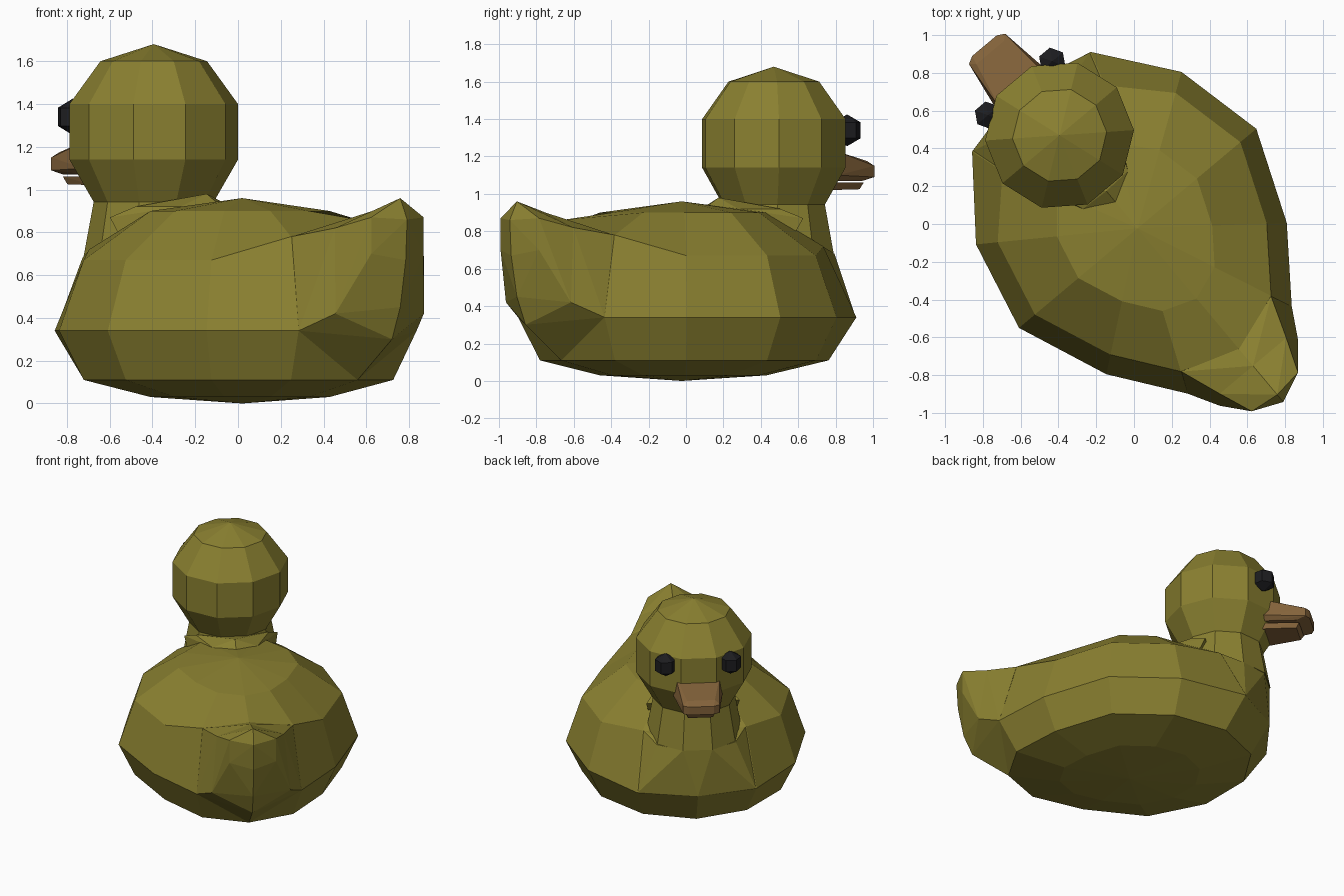
import bpy, bmesh
from math import sin, cos, pi, radians
from mathutils import Matrix

if "Cube" in bpy.data.objects:
    bpy.data.objects.remove(bpy.data.objects["Cube"], do_unlink=True)

# The duck is modelled facing +x, then turned to its resting heading
HEADING = Matrix.Rotation(radians(130), 4, "Z")


def material(name, colour):
    m = bpy.data.materials.new(name)
    m.use_nodes = True
    m.diffuse_color = (*colour, 1)
    bsdf = m.node_tree.nodes["Principled BSDF"]
    bsdf.inputs["Base Color"].default_value = (*colour, 1)
    bsdf.inputs["Roughness"].default_value = 0.8
    return m


olive = material("olive yellow", (0.255, 0.217, 0.03))
brown = material("beak brown", (0.23, 0.125, 0.043))
black = material("eye black", (0.012, 0.012, 0.014))


def finish(name, bm, mat):
    bmesh.ops.recalc_face_normals(bm, faces=bm.faces)
    bmesh.ops.transform(bm, matrix=HEADING, verts=bm.verts)
    mesh = bpy.data.meshes.new(name)
    bm.to_mesh(mesh)
    bm.free()
    mesh.materials.append(mat)
    ob = bpy.data.objects.new(name, mesh)
    bpy.context.collection.objects.link(ob)
    return ob


def skin(bm, rings, bottom, top):
    """Join rings of vertices with quads and close both ends with fans."""
    n = len(rings[0])
    for low, high in zip(rings, rings[1:]):
        for i in range(n):
            j = (i + 1) % n
            bm.faces.new((low[i], low[j], high[j], high[i]))
    for ring, z in ((rings[0], bottom), (rings[-1], top)):
        centre = sum((v.co.xy for v in ring), ring[0].co.xy * 0) / n
        pole = bm.verts.new((*centre, z))
        for i in range(n):
            bm.faces.new((ring[i], ring[(i + 1) % n], pole))


def lathe(name, x, n, profile, bottom, top, mat, turn=0.0):
    bm = bmesh.new()
    rings = [[bm.verts.new((x + r * cos(2 * pi * (i + turn) / n),
                            r * sin(2 * pi * (i + turn) / n), z))
              for i in range(n)] for r, z in profile]
    skin(bm, rings, bottom, top)
    return finish(name, bm, mat)


def hull(name, points, mat):
    """Convex block from points on one side, mirrored across the middle."""
    bm = bmesh.new()
    for x, y, z in points:
        for side in ((1, -1) if y else (1,)):
            bm.verts.new((x, y * side, z))
    bmesh.ops.convex_hull(bm, input=bm.verts[:])
    loose = [v for v in bm.verts if not v.link_faces]
    bmesh.ops.delete(bm, geom=loose, context="VERTS")
    return finish(name, bm, mat)


# Body: flattened sphere, slimmer behind, with a raised rump
bm = bmesh.new()
rings = []
for r, z in ((0.5, 0.03), (0.866, 0.11), (1, 0.34), (0.866, 0.67), (0.5, 0.9)):
    ring = []
    for i in range(12):
        width = 0.72 if 3 < i < 9 else 0.82
        ring.append(bm.verts.new((-0.03 + 0.97 * r * cos(pi * i / 6),
                                  width * r * sin(pi * i / 6), z)))
    rings.append(ring)
widest, shoulder = rings[2], rings[3]
for i in (1, 11):
    widest[i].co.x = 0.845
    shoulder[i].co.x = 0.66
    shoulder[i].co.z = 0.72
shoulder[5].co.z = shoulder[7].co.z = 0.78
shoulder[6].co.z = 0.86
skin(bm, rings, 0.0, 0.96)
finish("body", bm, olive)

# Breast: sloping plate from the neck down to the widest line
hull("breast", [(0.92, 0.10, 0.68), (0.81, 0.27, 0.68), (0.66, 0.35, 0.72),
                (0.845, 0.405, 0.34), (0.94, 0, 0.34), (0.5, 0, 0.5)], olive)

# Upturned tail: broad rump, then the raised tip
joint = [(-0.98, 0, 0.90), (-0.98, 0.23, 0.82), (-1.03, 0.27, 0.42)]
hull("rump", joint + [(-0.86, 0, 0.86), (-0.76, 0.31, 0.78),
                      (-0.87, 0.36, 0.34), (-1.12, 0, 0.30),
                      (-0.87, 0, 0.11)], olive)
hull("tail_tip", joint + [(-1.18, 0, 0.96), (-1.16, 0.16, 0.87),
                          (-1.23, 0, 0.86), (-1.22, 0, 0.67),
                          (-1.16, 0.16, 0.70), (-1.18, 0, 0.45),
                          (-1.12, 0, 0.30)], olive)

# Neck, nape and head
lathe("neck", 0.613, 10, [(0.33, 0.68), (0.28, 0.95)], 0.68, 0.95, olive, 0.5)
hull("nape", [(0.227, 0, 0.98), (0.14, 0, 0.93), (0.235, 0.155, 0.92),
              (0.45, 0.25, 0.92), (0.55, 0.32, 0.87), (0.5, 0.3, 0.78),
              (0.2, 0, 0.8)], olive)
lathe("head", 0.613, 10,
      [(0.28, 0.94), (0.395, 1.14), (0.395, 1.40), (0.25, 1.60)],
      0.94, 1.68, olive, 0.5)

# Beak
hull("upper_beak", [(0.92, 0.17, 1.10), (0.92, 0.15, 1.23),
                    (1.185, 0.095, 1.175), (1.21, 0.125, 1.15),
                    (1.21, 0.125, 1.09), (1.232, 0.085, 1.15),
                    (1.232, 0.085, 1.09), (1.14, 0.11, 1.07),
                    (0.92, 0.14, 1.07)], brown)
hull("lower_beak", [(0.9, 0.13, 1.06), (0.9, 0.12, 1.02), (1.16, 0.095, 1.06),
                    (1.14, 0.085, 1.025)], brown)

# Eyes
for side, label in ((1, "left"), (-1, "right")):
    bm = bmesh.new()
    bmesh.ops.create_uvsphere(bm, u_segments=6, v_segments=3, radius=0.085)
    bmesh.ops.translate(bm, verts=bm.verts, vec=(0.938, 0.222 * side, 1.34))
    finish(label + "_eye", bm, black)
